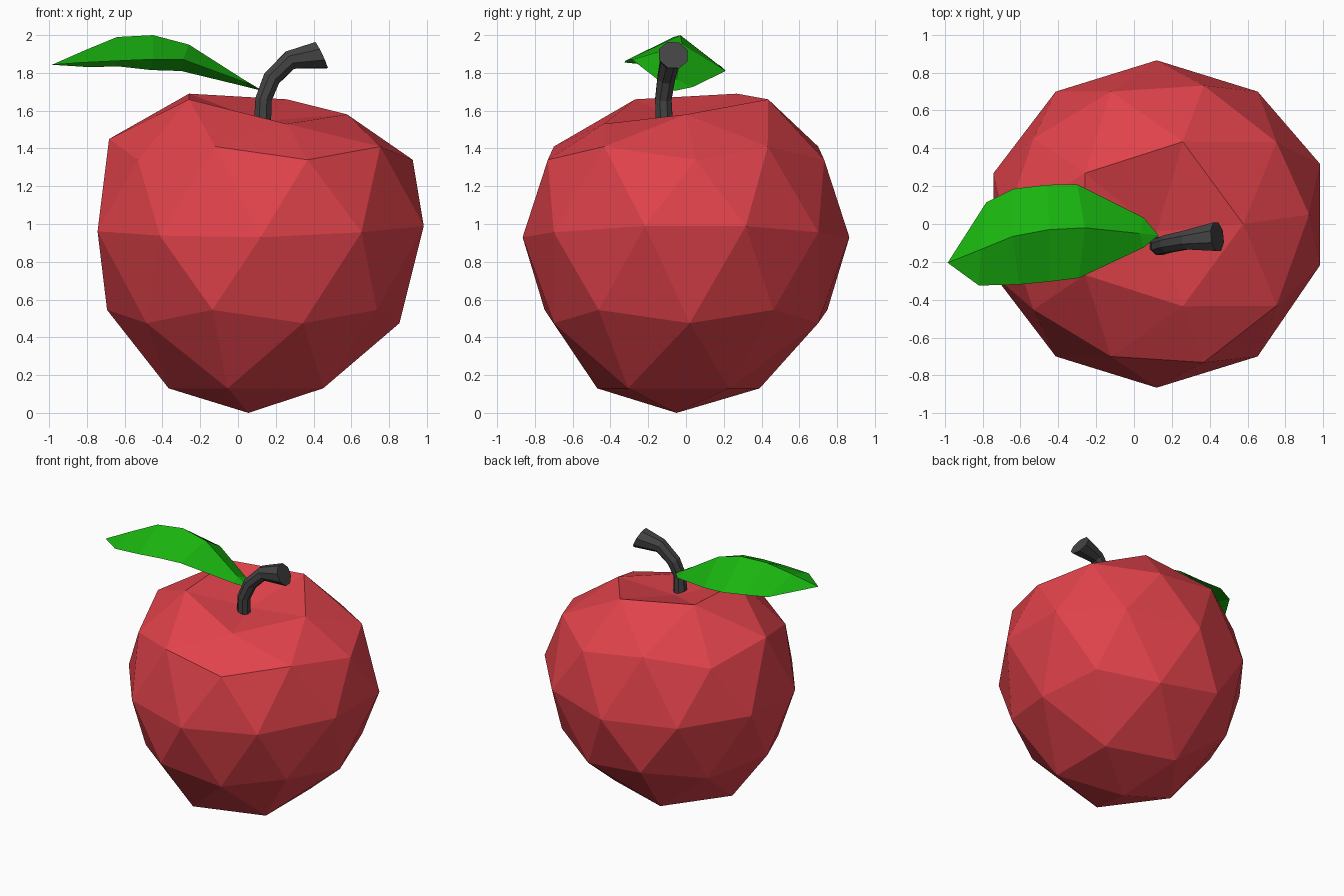
import bpy, bmesh, math
from mathutils import Vector

if "Cube" in bpy.data.objects:
    bpy.data.objects.remove(bpy.data.objects["Cube"])


def finish(bm, name, color):
    """Turn a bmesh into a flat-shaded, coloured object."""
    me = bpy.data.meshes.new(name)
    bm.to_mesh(me)
    bm.free()
    ob = bpy.data.objects.new(name, me)
    bpy.context.collection.objects.link(ob)
    mat = bpy.data.materials.new(name + "_color")
    mat.diffuse_color = (*color, 1)
    mat.use_nodes = True
    mat.node_tree.nodes["Principled BSDF"].inputs["Base Color"].default_value = mat.diffuse_color
    me.materials.append(mat)
    return ob


# Apple body: icosphere reshaped ring by ring
# unit z: (new z, x scale, y scale, centre x, centre y)
rings = {
    -1.0: (0.0, 1, 1, 0.055, -0.05),
    -0.851: (0.13, 0.86, 0.86, 0.085, -0.04),
    -0.526: (0.475, 0.87, 0.865, 0.115, 0.0),
    -0.447: (0.545, 0.87, 0.88, 0.105, 0.0),
    0.0: (0.93, 0.908, 0.865, 0.12, 0.0),
    0.447: (1.34, 0.9, 0.86, 0.12, 0.0),
    0.526: (1.41, 0.92, 0.865, 0.12, 0.0),
    0.851: (1.624, 0.88, 0.87, 0.115, 0.0),
    1.0: (1.545, 1, 1, 0.12, -0.04),
}
# Uneven rim heights around the dimple, by unit direction
rim = {(0.53, 0): 1.58, (0.16, 0.5): 1.66, (0.16, -0.5): 1.53,
       (-0.43, 0.31): 1.69, (-0.43, -0.31): 1.66}

bm = bmesh.new()
bmesh.ops.create_icosphere(bm, subdivisions=2, radius=1)
for v in bm.verts:
    x, y, uz = v.co
    key = min(rings, key=lambda k: abs(k - uz))
    z, sx, sy, cx, cy = rings[key]
    if key == 0.851:
        z = rim[min(rim, key=lambda p: math.hypot(p[0] - x, p[1] - y))]
    elif key == 0.0:
        z += 0.05 * x * x + 0.015 * x
    elif key == 0.526 and x < -0.8:
        z = 1.45
    # Slight lopsidedness of the outer left and right points
    if x > 0.84:
        cy += 0.05 if uz > -0.1 else 0.02
    elif x < -0.84 and key:
        cx -= 0.02
    v.co = (cx + sx * x, cy + sy * y, z)
finish(bm, "apple_body", (0.75, 0.055, 0.07))

# Stem: eight-sided tube along a bent path
path = [(0.13, -0.115, 1.54, 0.049), (0.135, -0.12, 1.66, 0.047),
        (0.178, -0.105, 1.77, 0.05), (0.275, -0.085, 1.868, 0.054),
        (0.44, -0.067, 1.894, 0.082)]
pts = [Vector(p[:3]) for p in path]
bm = bmesh.new()
loops = []
for i, p in enumerate(pts):
    t = (pts[min(i + 1, 4)] - pts[max(i - 1, 0)]).normalized()
    if i == 4:
        t = Vector((0.88, 0.1, 0.42)).normalized()
    side = t.cross(Vector((0, 1, 0))).normalized()
    up = side.cross(t)
    angles = [math.tau * (k + 0.5) / 8 for k in range(8)]
    loops.append([bm.verts.new(p + path[i][3] * (side * math.cos(a) + up * math.sin(a)))
                  for a in angles])
for a, b in zip(loops, loops[1:]):
    for k in range(8):
        bm.faces.new((a[k], a[(k + 1) % 8], b[(k + 1) % 8], b[k]))
bm.faces.new(loops[0])
bm.faces.new(loops[-1])
bmesh.ops.recalc_face_normals(bm, faces=bm.faces)
finish(bm, "stem", (0.056, 0.056, 0.056))

# Leaf: folded sheet, each row is front edge, midrib, back edge
rows = [
    [(-0.82, -0.325, 1.855), (-0.81, -0.135, 1.92), (-0.78, 0.115, 1.83)],
    [(-0.61, -0.32, 1.865), (-0.64, -0.065, 1.99), (-0.64, 0.185, 1.835)],
    [(-0.45, -0.305, 1.872), (-0.45, -0.03, 2.0), (-0.46, 0.207, 1.815)],
    [(-0.29, -0.285, 1.87), (-0.26, -0.02, 1.95), (-0.3, 0.21, 1.81)],
    [(0.05, -0.125, 1.745), (0.03, -0.05, 1.765), (0.05, 0.035, 1.725)],
]
bm = bmesh.new()
grid = [[bm.verts.new(c) for c in r] for r in rows]
tip = bm.verts.new((-0.985, -0.205, 1.843))
base = bm.verts.new((0.13, -0.06, 1.705))
for j in range(2):
    bm.faces.new((tip, grid[0][j], grid[0][j + 1]))
    for a, b in zip(grid, grid[1:]):
        bm.faces.new((a[j], b[j], b[j + 1], a[j + 1]))
    bm.faces.new((grid[-1][j], base, grid[-1][j + 1]))
bmesh.ops.recalc_face_normals(bm, faces=bm.faces)
if sum(f.normal.z for f in bm.faces) < 0:
    bmesh.ops.reverse_faces(bm, faces=bm.faces)
finish(bm, "leaf", (0.01, 0.46, 0.005))
